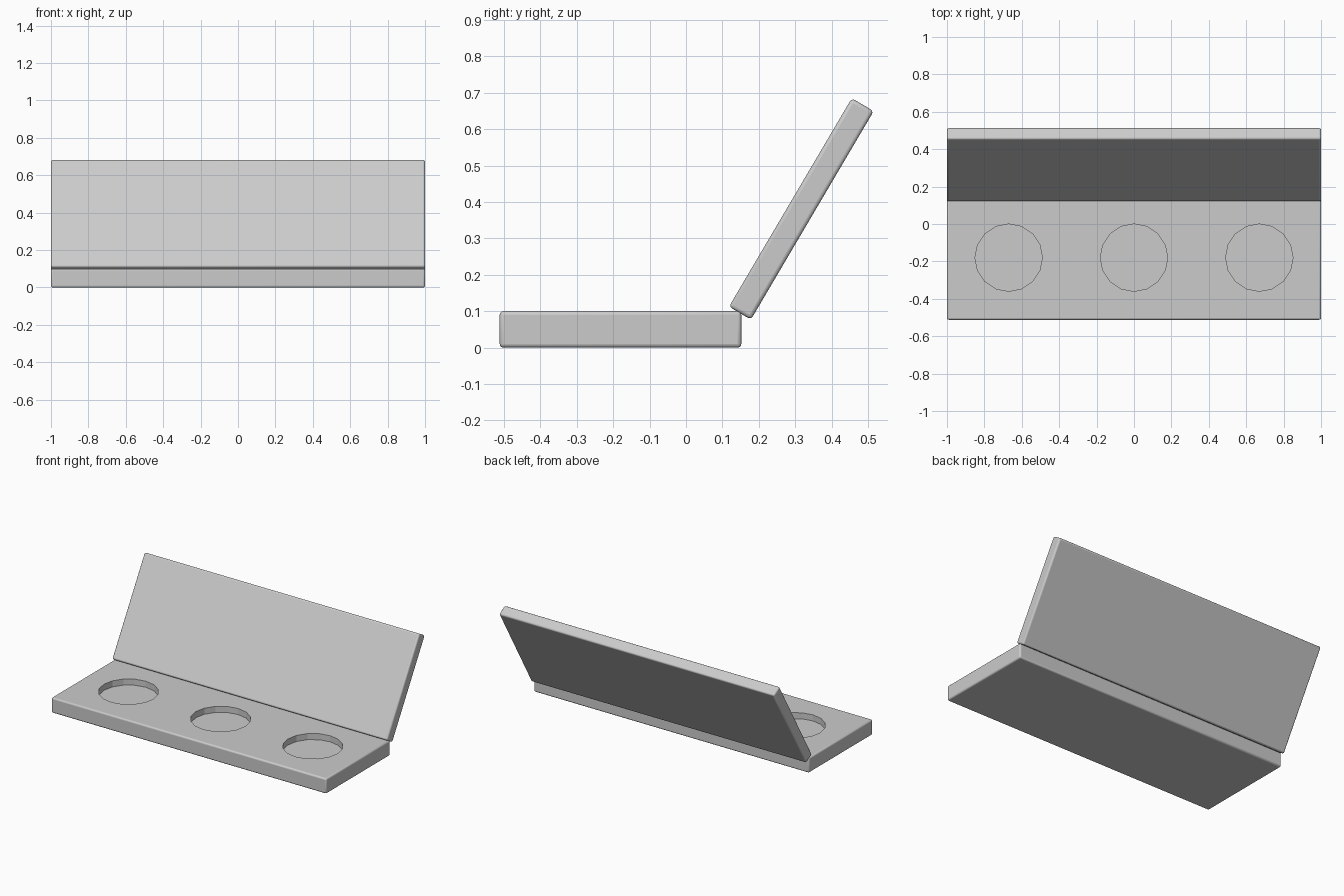
import bpy, math

if "Cube" in bpy.data.objects:
    bpy.data.objects.remove(bpy.data.objects["Cube"])


def slab(name, size, loc, tilt=0.0):
    bpy.ops.mesh.primitive_cube_add(size=1, location=loc, rotation=(tilt, 0, 0))
    ob = bpy.context.object
    ob.name = name
    ob.scale = size
    bpy.ops.object.transform_apply(location=False, rotation=False, scale=True)
    bev = ob.modifiers.new("soft_edges", 'BEVEL')
    bev.width = 0.01
    bev.segments = 3
    bev.limit_method = 'ANGLE'
    return ob


def smooth(ob):
    bpy.ops.object.select_all(action='DESELECT')
    ob.select_set(True)
    bpy.context.view_layer.objects.active = ob
    bpy.ops.object.shade_smooth_by_angle(angle=math.radians(30))


# Tray and tilted lid
tray = slab("tray", (2, 0.664, 0.1), (0, -0.18, 0.05))
lid = slab("lid", (2, 0.665, 0.07), (0, 0.317, 0.381), math.radians(59.5))

# Three round wells sunk into the tray
for i in (-1, 0, 1):
    bpy.ops.mesh.primitive_cylinder_add(vertices=16, radius=0.18, depth=0.1,
                                        location=(i * 0.67, -0.18, 0.11))
    cutter = bpy.context.object
    cutter.name = f"well_cutter_{i + 2}"
    cut = tray.modifiers.new("well", 'BOOLEAN')
    cut.object = cutter
    cut.operation = 'DIFFERENCE'
    cut.solver = 'EXACT'
    cutter.hide_render = True
    cutter.hide_set(True)

smooth(tray)
smooth(lid)
